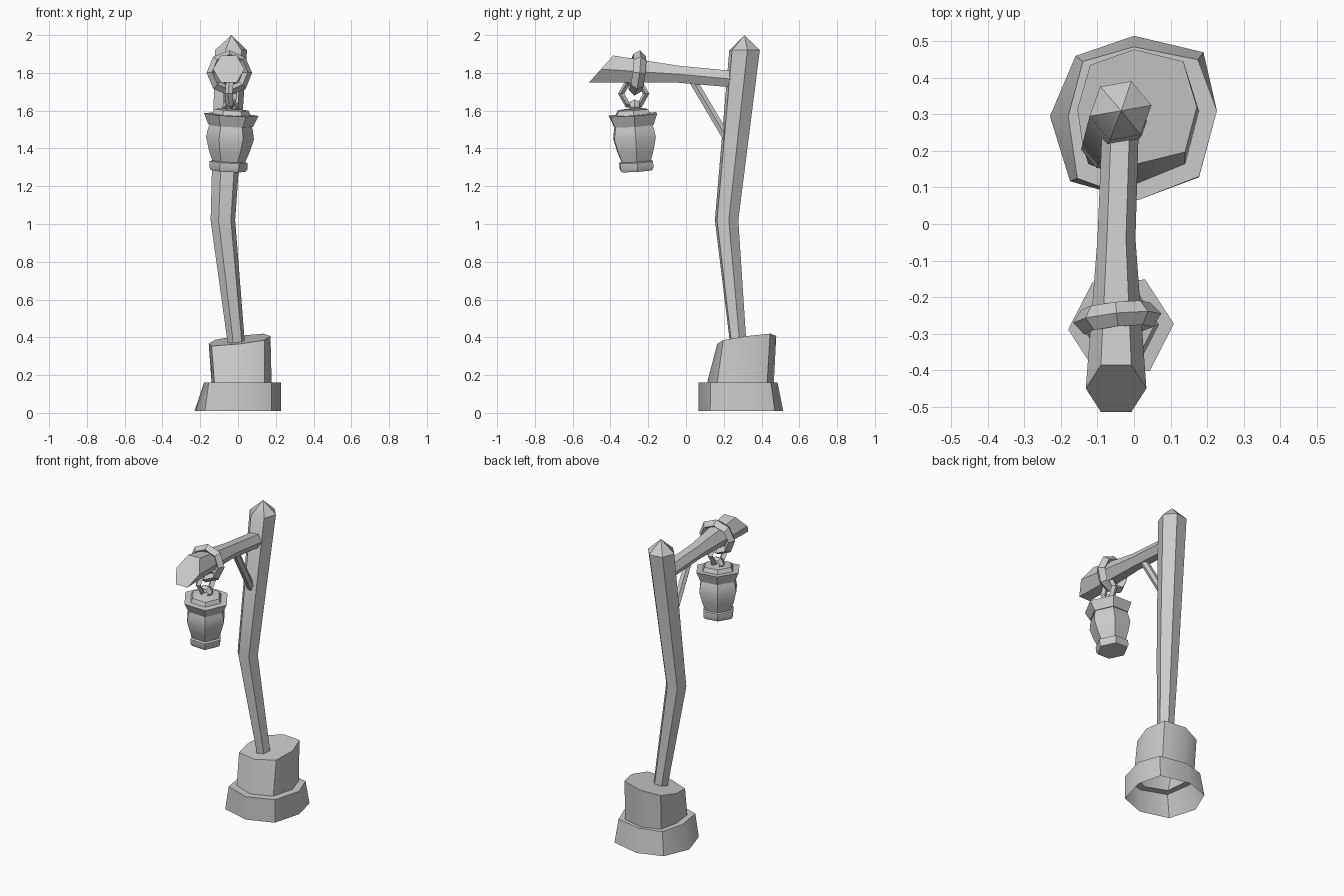
import bpy, bmesh
from math import cos, sin, pi, radians
from mathutils import Vector

if "Cube" in bpy.data.objects:
    bpy.data.objects.remove(bpy.data.objects["Cube"])


def finish(ob, angle=40):
    bpy.ops.object.select_all(action='DESELECT')
    ob.select_set(True)
    bpy.context.view_layer.objects.active = ob
    bpy.ops.object.shade_smooth_by_angle(angle=radians(angle))
    return ob


def loft(name, rings, start=True, end=True, angle=40):
    """Skin a list of point rings; a ring of one point becomes a tip."""
    bm = bmesh.new()
    vs = [[bm.verts.new(p) for p in r] for r in rings]
    for a, b in zip(vs, vs[1:]):
        n = len(a)
        for i in range(n):
            j = (i + 1) % n
            bm.faces.new((a[i], a[j], b[0]) if len(b) == 1 else (a[i], a[j], b[j], b[i]))
    if start:
        bm.faces.new(vs[0][::-1])
    if end and len(vs[-1]) > 1:
        bm.faces.new(vs[-1])
    bmesh.ops.recalc_face_normals(bm, faces=bm.faces)
    me = bpy.data.meshes.new(name)
    bm.to_mesh(me)
    bm.free()
    ob = bpy.data.objects.new(name, me)
    bpy.context.collection.objects.link(ob)
    return finish(ob, angle)


def ring(x, y, z, r, n=6, off=0.0):
    return [(x + r * cos(off + 2 * pi * i / n), y + r * sin(off + 2 * pi * i / n), z) for i in range(n)]


def arm_ring(x, y, z, r, shear=0.0):
    pts = [(r * cos(pi * i / 3), r * sin(pi * i / 3)) for i in range(6)]
    return [(x + a, y + shear * b, z + b) for a, b in pts]


def hoop(name, loc, rot, R, r, segs, sides=4, width=1.0):
    bpy.ops.mesh.primitive_torus_add(major_radius=R, minor_radius=r, major_segments=segs,
                                     minor_segments=sides, location=loc,
                                     rotation=[radians(a) for a in rot])
    ob = bpy.context.object
    ob.name = name
    ob.scale.z = width
    return finish(ob, 30)


# Stone base: uneven octagons, open underneath
low = [(-.23, .295), (-.175, .117), (.01, .065), (.178, .128), (.227, .31), (.19, .47), (0, .515), (-.16, .46)]
step = [(-.18, .295), (-.155, .125), (.01, .065), (.178, .13), (.227, .31), (.175, .45), (0, .485), (-.14, .445)]
foot = [(-.14, .3), (-.125, .165), (.01, .112), (.14, .165), (.178, .31), (.14, .43), (0, .465), (-.115, .42)]
top = [(-.155, .315), (-.14, .21), (.01, .165), (.14, .197), (.172, .32), (.135, .445), (0, .478), (-.12, .435)]


def flat(pts, z, sx=0.0, sy=0.0):
    return [(x, y, z + sx * x + sy * (y - .3)) for x, y in pts]


loft("stone_base", [flat(low, .01), flat(step, .16), flat(foot, .16), flat(top, .383, .12, .14)],
     start=False)

# Crooked post with a pointed top
a = radians(10)
loft("post", [ring(-.005, .28, .33, .045, 6, a), ring(-.08, .215, 1.02, .066, 6, a),
              ring(-.037, .31, 1.92, .086, 6, a), [(-.035, .31, 2.0)]])

# Cross arm with a slanted cut end
loft("cross_arm", [arm_ring(-.036, .3, 1.762, .05), arm_ring(-.048, -.04, 1.793, .052),
                   arm_ring(-.049, -.45, 1.82, .083, .9)])

# Diagonal brace
p, q = Vector((-.045, .03, 1.77)), Vector((-.055, .225, 1.44))
d = (q - p).normalized()
u = Vector((1, 0, 0))
v = d.cross(u)
loft("brace", [[c + .024 * (u * cos(pi * i / 3) + v * sin(pi * i / 3)) for i in range(6)] for c in (p, q)])

# Hanging ring, chain link and lantern eye
hoop("arm_ring", (-.046, -.258, 1.80), (83, 0, 6), .095, .026, 8, 4, 1.3)
hoop("chain_link", (-.038, -.277, 1.69), (90, 0, 80), .067, .017, 6, 4, 1.2)
hoop("lantern_eye", (-.04, -.272, 1.62), (90, 0, 0), .032, .014, 6, 4, 1.8)

# Lantern: hexagonal base, glass and lid, slightly tilted
parts = {
    "lantern_base": [(.092, -.165), (.101, -.15), (.101, -.118), (.085, -.112)],
    "lantern_glass": [(.086, -.118), (.108, -.06), (.127, .01), (.12, .05), (.108, .09)],
    "lantern_lid": [(.118, .075), (.145, .135), (.103, .135), (.09, .16), (.05, .165)],
}
for name, prof in parts.items():
    ob = loft(name, [ring(0, 0, z, r) for r, z in prof])
    ob.location = (-.043, -.272, 1.445)
    ob.rotation_euler = (radians(4), radians(3), radians(3))
